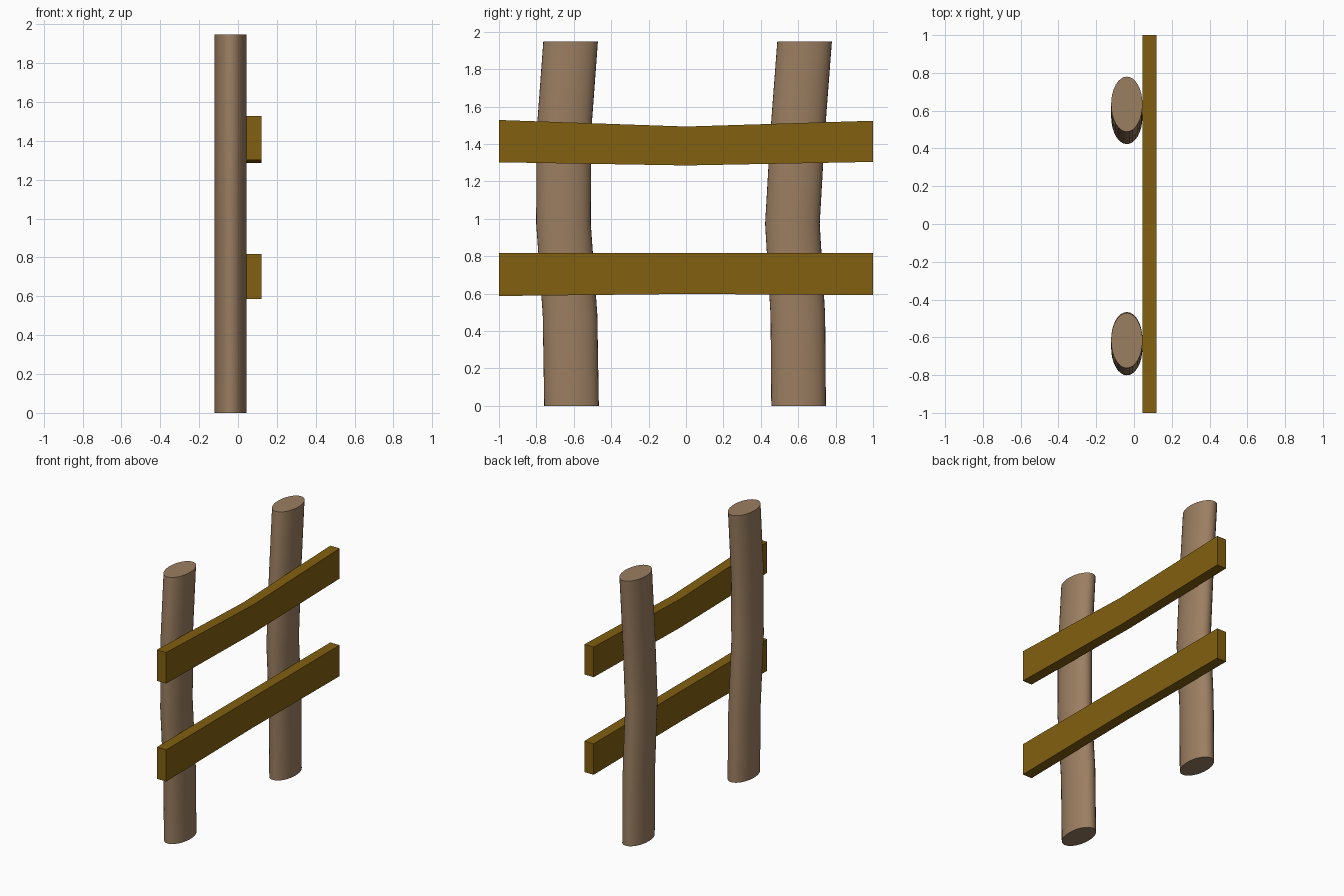
import bpy, bmesh, math

if "Cube" in bpy.data.objects:
    bpy.data.objects.remove(bpy.data.objects["Cube"])


def material(name, rgb):
    m = bpy.data.materials.new(name)
    m.diffuse_color = (*rgb, 1)
    m.use_nodes = True
    m.node_tree.nodes["Principled BSDF"].inputs["Base Color"].default_value = m.diffuse_color
    return m


def loft(name, rings, mat, smooth=False):
    # skin a list of equal-length rings and cap both ends
    bm = bmesh.new()
    loops = [[bm.verts.new(p) for p in ring] for ring in rings]
    n = len(loops[0])
    for a, b in zip(loops, loops[1:]):
        for i in range(n):
            j = (i + 1) % n
            bm.faces.new((a[i], a[j], b[j], b[i]))
    bm.faces.new(loops[0][::-1])
    bm.faces.new(loops[-1])
    bmesh.ops.recalc_face_normals(bm, faces=bm.faces[:])
    mesh = bpy.data.meshes.new(name)
    bm.to_mesh(mesh)
    bm.free()
    mesh.materials.append(mat)
    ob = bpy.data.objects.new(name, mesh)
    bpy.context.collection.objects.link(ob)
    if smooth:
        bpy.ops.object.select_all(action='DESELECT')
        ob.select_set(True)
        bpy.context.view_layer.objects.active = ob
        bpy.ops.object.shade_smooth_by_angle(angle=math.radians(35))


bark = material("bark", (0.33, 0.21, 0.12))
plank = material("plank", (0.22, 0.115, 0.005))

# posts: gently bent oval trunks, five y centres from bottom to top
HEIGHT, SIDES = 1.947, 32
posts = {
    "post_near": (-0.612, -0.620, -0.655, -0.653, -0.617),
    "post_far": (0.602, 0.598, 0.569, 0.597, 0.634),
}
for name, centres in posts.items():
    rings = []
    for k, cy in enumerate(centres):
        z = HEIGHT * k / (len(centres) - 1)
        rings.append([(-0.038 + 0.083 * math.cos(t), cy + 0.146 * math.sin(t), z)
                      for t in (2 * math.pi * i / SIDES for i in range(SIDES))])
    loft(name, rings, bark, True)

# rails: boards with a slight bend at mid-span, stations of (y, bottom z, top z)
rails = {
    "upper_rail": ((-1, 1.302, 1.528), (0, 1.285, 1.493), (1, 1.304, 1.524)),
    "lower_rail": ((-1, 0.587, 0.818), (0, 0.598, 0.818), (1, 0.592, 0.818)),
}
for name, stations in rails.items():
    loft(name, [[(0.045, y, lo), (0.12, y, lo), (0.12, y, hi), (0.045, y, hi)]
                for y, lo, hi in stations], plank)
